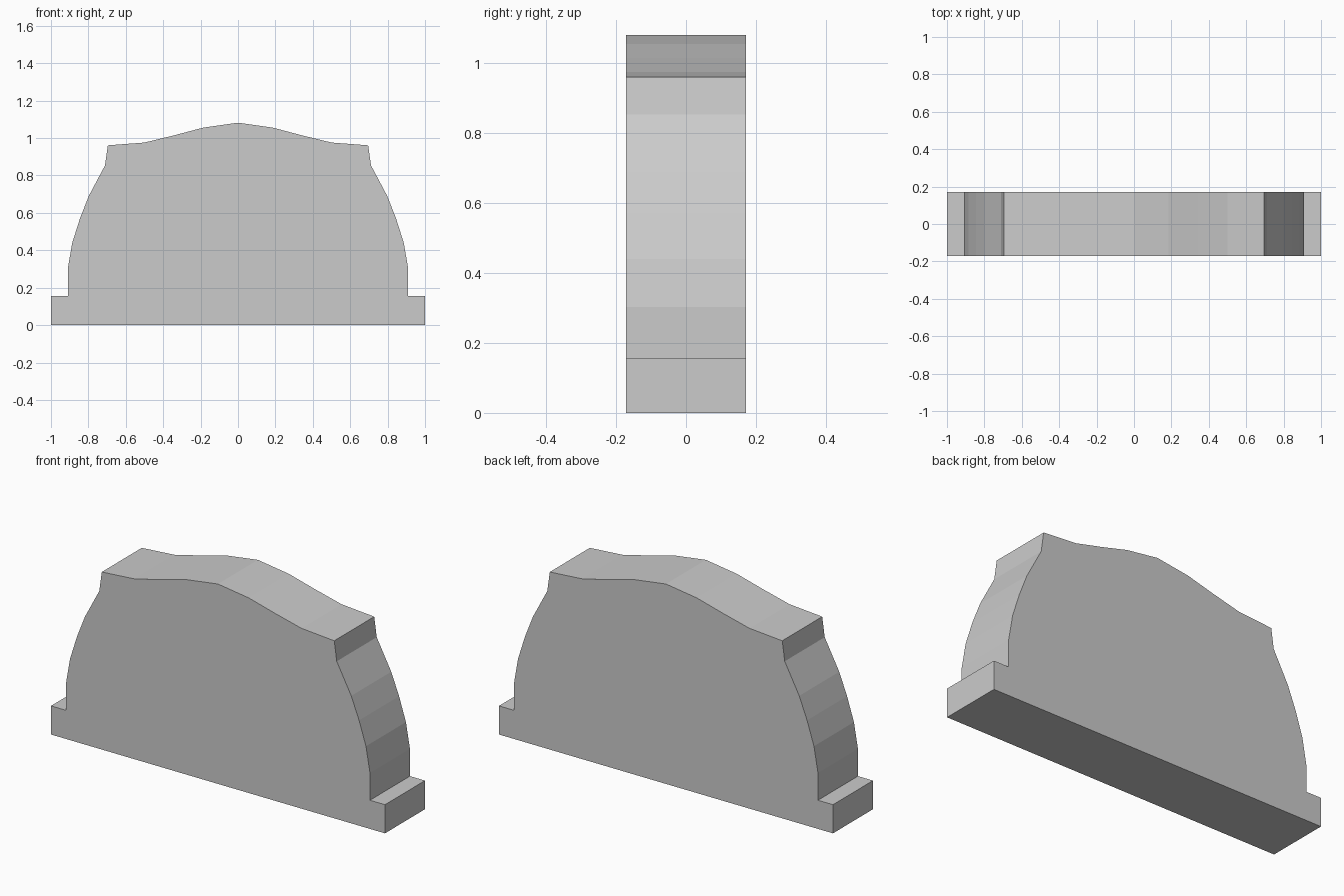
import bpy, bmesh

if "Cube" in bpy.data.objects:
    bpy.data.objects.remove(bpy.data.objects["Cube"])

HALF_DEPTH = 0.171

# Right half of the front outline, from foot to crown (x, z)
half = [(1, 0), (1, 0.155), (0.91, 0.155), (0.91, 0.303), (0.886, 0.441),
        (0.845, 0.57), (0.798, 0.69), (0.711, 0.854), (0.696, 0.961),
        (0.5, 0.976), (0.34, 1.015), (0.185, 1.056)]
outline = half + [(0, 1.082)] + [(-x, z) for x, z in reversed(half)]

# Arched panel: fill the outline and extrude through the depth
bm = bmesh.new()
front = bm.faces.new([bm.verts.new((x, -HALF_DEPTH, z)) for x, z in outline])
ext = bmesh.ops.extrude_face_region(bm, geom=[front], use_keep_orig=True)
new_verts = [g for g in ext["geom"] if isinstance(g, bmesh.types.BMVert)]
bmesh.ops.translate(bm, verts=new_verts, vec=(0, 2 * HALF_DEPTH, 0))
bmesh.ops.recalc_face_normals(bm, faces=bm.faces)

mesh = bpy.data.meshes.new("arched_panel")
bm.to_mesh(mesh)
bm.free()
bpy.context.collection.objects.link(bpy.data.objects.new("arched_panel", mesh))
